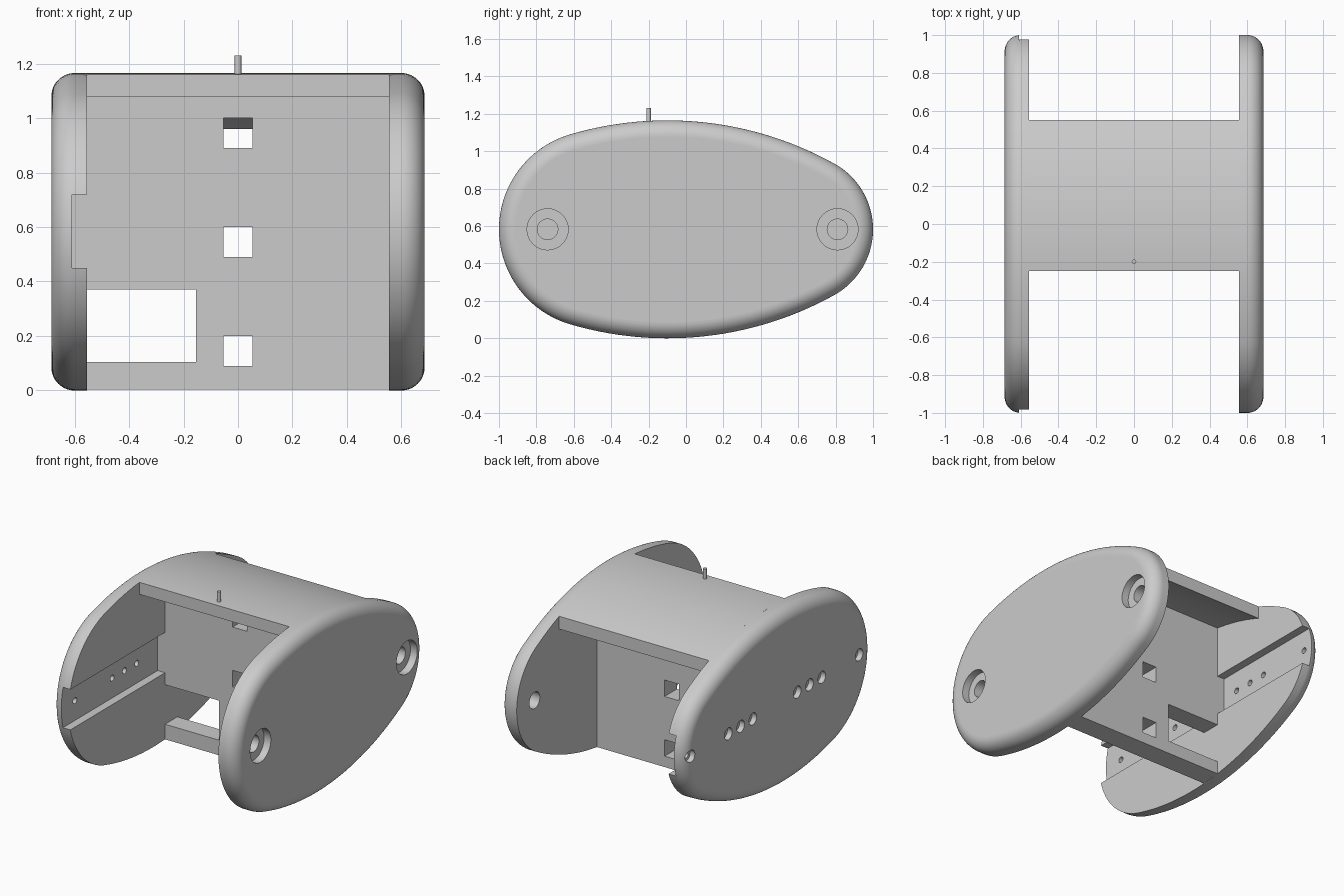
import bpy, bmesh, math
from mathutils import Matrix

if "Cube" in bpy.data.objects:
    bpy.data.objects.remove(bpy.data.objects["Cube"])

R, H, Y0 = 1.84, 0.5825, -0.1        # big arc radius, half height, crest position
K = R - H
IN, OUT, FILLET = 0.555, 0.685, 0.085

grey = bpy.data.materials.new("plain_grey")
grey.diffuse_color = (0.6, 0.6, 0.6, 1)
grey.use_nodes = True
grey.node_tree.nodes["Principled BSDF"].inputs["Base Color"].default_value = grey.diffuse_color


def make(name, bm):
    bmesh.ops.recalc_face_normals(bm, faces=bm.faces)
    me = bpy.data.meshes.new(name)
    bm.to_mesh(me)
    bm.free()
    ob = bpy.data.objects.new(name, me)
    bpy.context.collection.objects.link(ob)
    me.materials.append(grey)
    return ob


def loft(name, rings):
    """Skin a list of closed point rings and cap both ends."""
    bm = bmesh.new()
    vs = [[bm.verts.new(p) for p in ring] for ring in rings]
    n = len(vs[0])
    for a, b in zip(vs, vs[1:]):
        for i in range(n):
            j = (i + 1) % n
            bm.faces.new((a[i], a[j], b[j], b[i]))
    bm.faces.new(vs[0])
    bm.faces.new(vs[-1])
    return make(name, bm)


def prism(name, profile, x0, x1):
    return loft(name, [[(x, y, z) for y, z in profile] for x in (x0, x1)])


def box(name, x0, x1, y0, y1, z0, z1):
    return prism(name, [(y0, z0), (y1, z0), (y1, z1), (y0, z1)], x0, x1)


def rod(name, r, p, length, axis):
    bm = bmesh.new()
    m = Matrix.Translation(p)
    if axis == 'X':
        m = m @ Matrix.Rotation(math.pi / 2, 4, 'Y')
    bmesh.ops.create_cone(bm, cap_ends=True, segments=32, radius1=r, radius2=r,
                          depth=length, matrix=m)
    return make(name, bm)


def cut(target, cutter):
    cutter.hide_render = True
    mod = target.modifiers.new("cut", 'BOOLEAN')
    mod.operation, mod.solver, mod.object = 'DIFFERENCE', 'EXACT', cutter
    bpy.context.view_layer.objects.active = target
    bpy.ops.object.modifier_apply(modifier=mod.name)
    bpy.data.objects.remove(cutter)


def smooth(ob):
    bpy.ops.object.select_all(action='DESELECT')
    ob.select_set(True)
    bpy.context.view_layer.objects.active = ob
    bpy.ops.object.shade_smooth_by_angle(angle=math.radians(25))
    for p in ob.data.polygons:
        if abs(p.normal.x) > 0.9995:
            p.use_smooth = False


def egg(d):
    """Egg outline made of tangent arcs, offset inwards by d."""
    rl, rr = [(R * R - a * a - K * K) / (2 * (R - a)) for a in (1 + Y0, 1 - Y0)]
    yl, yr = rl - 1, 1 - rr
    t1, t2 = math.atan2(K, yl - Y0), math.atan2(K, yr - Y0)
    arcs = [(yl, 0, rl, math.pi, t1, 24), (Y0, -K, R, t1, t2, 28), (yr, 0, rr, t2, 0, 24)]
    top = []
    for cy, cz, r, a, b, n in arcs:
        for i in range(n):
            t = a + (b - a) * i / n
            top.append((cy + (r - d) * math.cos(t), cz + (r - d) * math.sin(t)))
    top.append((1 - d, 0))
    return [(y, H + z) for y, z in top] + [(y, H - z) for y, z in top[-2:0:-1]]


def arc_z(y, d=0):
    """Height of the big top arc at y."""
    return H - K + math.sqrt((R - d) ** 2 - (y - Y0) ** 2)


# Side plates with rounded outer rim
def plate(name, s):
    steps = [(IN, 0)]
    for i in range(15):
        t = math.pi / 2 * i / 14
        steps.append((OUT - FILLET * (1 - math.sin(t)), FILLET * (1 - math.cos(t))))
    return loft(name, [[(s * x, y, z) for y, z in egg(d)] for x, d in steps])


right = plate("right_side_plate", 1)
left = plate("left_side_plate", -1)

# Right plate: two counterbored holes
MID = 0.035
for y in (MID - 0.775, MID + 0.775):
    cut(right, rod("bore", 0.055, (0.62, y, H), 0.4, 'X'))
    cut(right, rod("counterbore", 0.11, (OUT + 0.05, y, H), 0.2, 'X'))

# Left plate: full length groove and a row of counterbored screw holes
cut(left, box("groove", -0.61, -0.4, -1.2, 1.2, 0.45, 0.72))
for off in (0.235, 0.365, 0.495, 0.89):
    for y in (MID - off, MID + off):
        cut(left, rod("screw", 0.02, (-0.62, y, H), 0.4, 'X'))
        cut(left, rod("screw_head", 0.04, (-OUT - 0.065, y, H), 0.2, 'X'))

# Cross wall with square holes and a window
W0, W1 = 0.02, 0.15
wall = prism("cross_wall", [(W0, 2 * H - arc_z(W0)), (W1, 2 * H - arc_z(W1)),
                            (W1, 1.12), (W0, 1.12)], -0.615, 0.565)
for z in (0.09, 0.49, 0.89):
    cut(wall, box("square", -0.054, 0.054, -0.2, 0.4, z, z + 0.11))
cut(wall, box("window", -0.57, -0.155, -0.2, 0.4, 0.105, 0.37))
# keep the wall end hidden in the plate, except where it fills the groove
for z0, z1 in ((-0.1, 0.44), (0.73, 1.3)):
    cut(wall, box("trim", -0.7, -0.565, -0.2, 0.4, z0, z1))

# Curved top panel following the plate outline
ys = [-0.25 + 0.8 * i / 20 for i in range(21)]
panel = prism("top_panel", [(y, arc_z(y)) for y in ys] +
              [(y, arc_z(y, 0.08)) for y in reversed(ys)], -0.565, 0.565)

# Small sight pin
pin = rod("top_pin", 0.012, (0, -0.2, 1.165), 0.13, 'Z')

for ob in (right, left, wall, panel, pin):
    smooth(ob)
